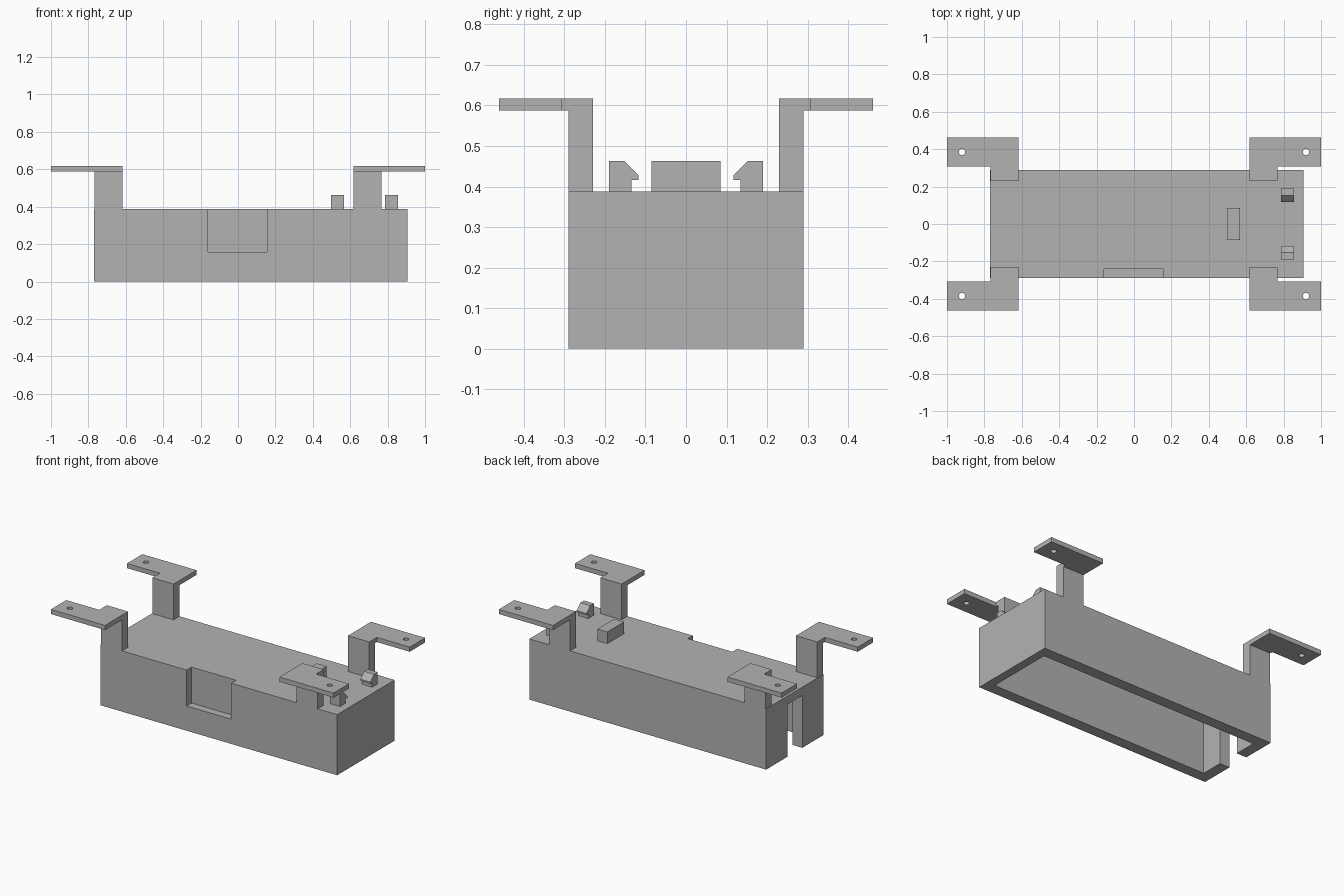
import bpy
import bmesh
from mathutils import Matrix

cube = bpy.data.objects.get("Cube")
if cube:
    bpy.data.objects.remove(cube, do_unlink=True)

grey = bpy.data.materials.new("plain grey")
grey.use_nodes = True
GREY = (0.45, 0.45, 0.45, 1)
grey.diffuse_color = GREY
grey.node_tree.nodes["Principled BSDF"].inputs["Base Color"].default_value = GREY


def finish(name, bm):
    bmesh.ops.recalc_face_normals(bm, faces=bm.faces)
    mesh = bpy.data.meshes.new(name)
    bm.to_mesh(mesh)
    bm.free()
    mesh.materials.append(grey)
    obj = bpy.data.objects.new(name, mesh)
    bpy.context.collection.objects.link(obj)
    return obj


def prism(name, outline, push):
    """Extrude a closed outline of 3D points along a vector."""
    bm = bmesh.new()
    face = bm.faces.new([bm.verts.new(p) for p in outline])
    extruded = bmesh.ops.extrude_face_region(bm, geom=[face])["geom"]
    verts = [g for g in extruded if isinstance(g, bmesh.types.BMVert)]
    bmesh.ops.translate(bm, verts=verts, vec=push)
    return finish(name, bm)


def box(name, x, y, z):
    outline = [(x[0], y[0], z[0]), (x[1], y[0], z[0]),
               (x[1], y[1], z[0]), (x[0], y[1], z[0])]
    return prism(name, outline, (0, 0, z[1] - z[0]))


def cut(obj, cutter):
    cutter.hide_render = True
    mod = obj.modifiers.new("cut", "BOOLEAN")
    mod.operation = "DIFFERENCE"
    mod.solver = "EXACT"
    mod.object = cutter
    bpy.context.view_layer.objects.active = obj
    bpy.ops.object.modifier_apply(modifier=mod.name)
    bpy.data.objects.remove(cutter, do_unlink=True)


# Body: box open underneath, with an end slot and a shallow front pocket
LEFT, RIGHT, HALF, TOP = 0.905, -0.77, 0.29, 0.388
CEILING = 0.335
body = box("housing", (RIGHT, LEFT), (-HALF, HALF), (0, TOP))
cut(body, box("cavity_cutter", (-0.70, 0.85), (-0.218, 0.218), (-0.1, CEILING)))
cut(body, box("slot_cutter", (-0.9, -0.65), (-0.075, 0.075), (-0.1, CEILING)))
cut(body, box("pocket_cutter", (-0.16, 0.155), (-0.4, -0.24), (0.158, 0.5)))

# Four corner brackets: upright post and drilled L-shaped plate
PLATE_Z, PLATE_T = 0.587, 0.03
L_SHAPE = [(0.617, 0.23), (0.767, 0.23), (0.767, 0.307),
           (1.0, 0.307), (1.0, 0.462), (0.617, 0.462)]
for sx, side in ((1, "left"), (-1, "right")):
    for sy, end in ((-1, "front"), (1, "back")):
        tag = f"{end}_{side}"
        xs = sorted((sx * 0.617, sx * 0.767))
        ys = sorted((sy * 0.23, sy * HALF))
        box(f"bracket_post_{tag}", xs, ys, (TOP, PLATE_Z))
        plate = prism(f"bracket_plate_{tag}",
                      [(sx * x, sy * y, PLATE_Z) for x, y in L_SHAPE],
                      (0, 0, PLATE_T))
        bm = bmesh.new()
        bmesh.ops.create_cone(bm, cap_ends=True, segments=24, radius1=0.017,
                              radius2=0.017, depth=0.2,
                              matrix=Matrix.Translation((sx * 0.92, sy * 0.385, PLATE_Z)))
        cut(plate, finish("screw_hole_cutter", bm))

# Stop block and pair of snap hooks on the lid
box("stop_block", (0.497, 0.567), (-0.085, 0.085), (TOP, 0.463))
HOOK = [(0.19, TOP), (0.19, 0.463), (0.153, 0.463), (0.117, 0.427),
        (0.117, 0.416), (0.134, 0.416), (0.134, TOP)]
for sy, end in ((-1, "front"), (1, "back")):
    prism(f"snap_hook_{end}", [(0.785, sy * y, z) for y, z in HOOK], (0.07, 0, 0))
